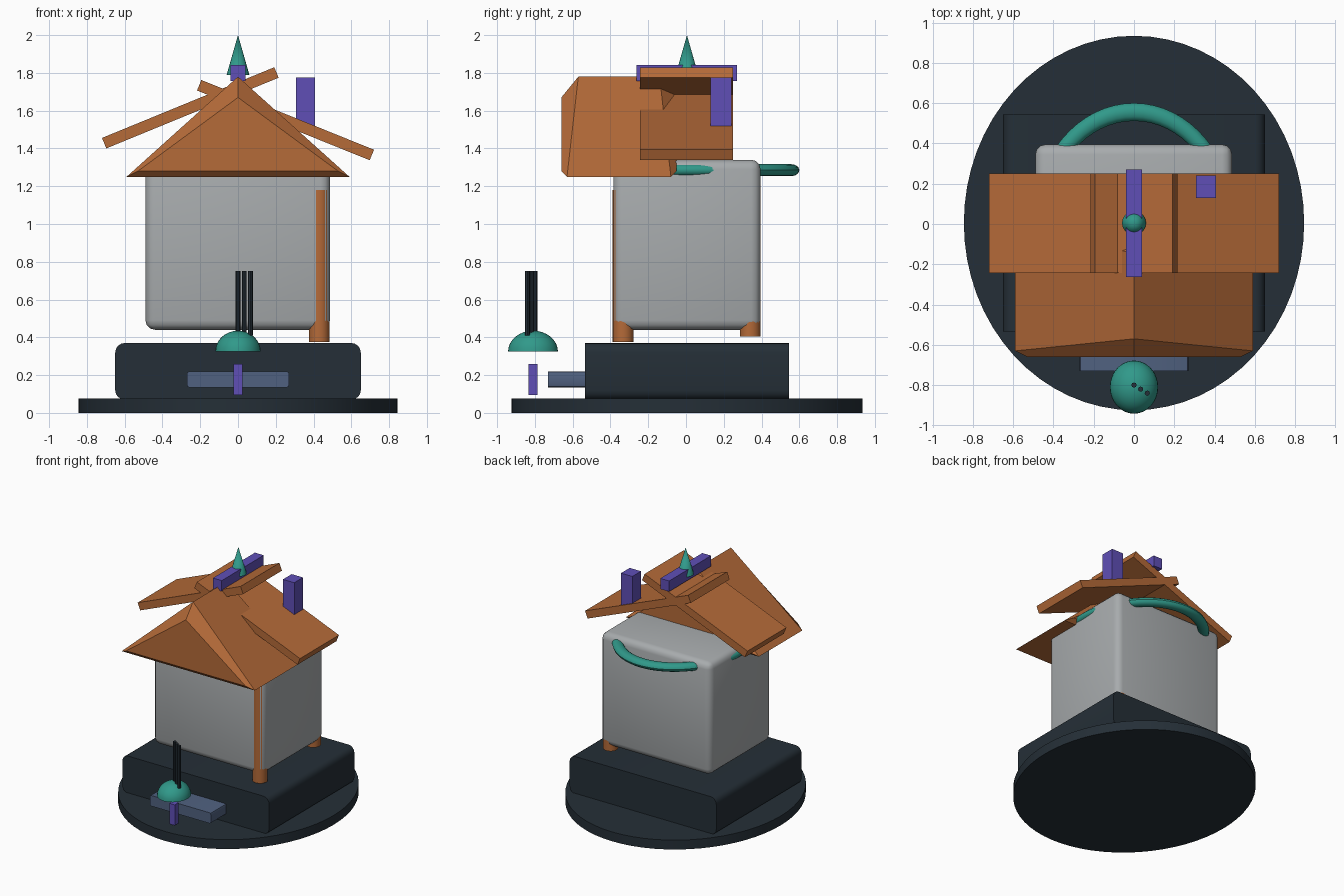
import bpy, bmesh, math

if "Cube" in bpy.data.objects:
    bpy.data.objects.remove(bpy.data.objects["Cube"])


def colour(name, rgb):
    m = bpy.data.materials.new(name)
    m.diffuse_color = (*rgb, 1)
    m.use_nodes = True
    m.node_tree.nodes["Principled BSDF"].inputs["Base Color"].default_value = m.diffuse_color
    return m


WOOD = colour("orange_wood", (0.46, 0.145, 0.04))
WALL = colour("grey_wall", (0.39, 0.41, 0.42))
STONE = colour("dark_stone", (0.018, 0.028, 0.038))
TEAL = colour("teal", (0.03, 0.32, 0.255))
PURPLE = colour("purple", (0.115, 0.078, 0.47))
STEP = colour("blue_grey", (0.08, 0.12, 0.215))


def finish(ob, name, mat, smooth=False):
    ob.name = ob.data.name = name
    ob.data.materials.clear()
    ob.data.materials.append(mat)
    if smooth:
        bpy.ops.object.select_all(action='DESELECT')
        ob.select_set(True)
        bpy.context.view_layer.objects.active = ob
        bpy.ops.object.shade_smooth_by_angle(angle=math.radians(35))
    return ob


def mesh_object(bm, name, mat, smooth=False):
    bmesh.ops.recalc_face_normals(bm, faces=bm.faces)
    me = bpy.data.meshes.new(name)
    bm.to_mesh(me)
    bm.free()
    ob = bpy.data.objects.new(name, me)
    bpy.context.collection.objects.link(ob)
    return finish(ob, name, mat, smooth)


def box(name, x, y, z, mat, bevel=0, segs=3, along_y=False):
    """Box from (min, max) ranges; optionally bevels only the edges along y."""
    bm = bmesh.new()
    bmesh.ops.create_cube(bm, size=1)
    for v in bm.verts:
        for i, r in enumerate((x, y, z)):
            v.co[i] = (r[0] + r[1]) / 2 + v.co[i] * (r[1] - r[0])
    if bevel:
        edges = [e for e in bm.edges if not along_y
                 or abs(e.verts[0].co.y - e.verts[1].co.y) > 0.01]
        bmesh.ops.bevel(bm, geom=edges, offset=bevel, segments=segs,
                        profile=0.5, affect='EDGES')
    return mesh_object(bm, name, mat, bool(bevel))


def round_part(name, x, y, z0, z1, r, mat, top=None, sides=24, scale_y=1):
    """Upright cylinder or cone."""
    bm = bmesh.new()
    bmesh.ops.create_cone(bm, cap_ends=True, segments=sides, radius1=r,
                          radius2=r if top is None else top, depth=z1 - z0)
    for v in bm.verts:
        v.co = (v.co.x + x, v.co.y * scale_y + y, v.co.z + (z0 + z1) / 2)
    return mesh_object(bm, name, mat, True)


# Base: oval ground slab, plinth and step
round_part("ground_slab", 0, 0.005, 0, 0.075, 0.845, STONE, sides=64, scale_y=1.1)
box("plinth", (-0.65, 0.65), (-0.535, 0.545), (0.07, 0.37), STONE, 0.05, 4, True)
box("step", (-0.27, 0.27), (-0.73, -0.53), (0.135, 0.22), STEP, 0.012, 2, True)

# Body and corner posts
box("body", (-0.49, 0.487), (-0.385, 0.395), (0.44, 1.34), WALL, 0.05, 3)
round_part("front_post", 0.43, -0.333, 0.375, 1.18, 0.055, WOOD)
round_part("back_post", 0.43, 0.34, 0.405, 1.21, 0.055, WOOD)

# Oval rope ring around the top of the body
bpy.ops.mesh.primitive_torus_add(major_segments=64, minor_segments=12,
                                 major_radius=1, minor_radius=0.08)
rope = bpy.context.object
for v in rope.data.vertices:
    v.co = (v.co.x * 0.466, v.co.y * 0.556, v.co.z * 0.4 + 1.285)
finish(rope, "rope_ring", TEAL, True)

# Front gable: triangular prism with chamfered ends
bm = bmesh.new()
MID = -0.355
rings = []
for side, inner in ((-1, False), (-1, True), (1, True), (1, False)):
    if inner:
        pts = ((-0.59, 0.275, 1.25), (0.59, 0.275, 1.25), (0, 0.215, 1.78))
    else:
        pts = ((-0.53, 0.305, 1.28), (0.53, 0.305, 1.28), (0, 0.305, 1.67))
    rings.append([bm.verts.new((px, MID + side * py, pz)) for px, py, pz in pts])
for a, b in zip(rings, rings[1:]):
    for i in range(3):
        j = (i + 1) % 3
        bm.faces.new((a[i], a[j], b[j], b[i]))
bm.faces.new(rings[0])
bm.faces.new(rings[-1])
mesh_object(bm, "front_gable", WOOD)

# Crossed roof panels
for name, x, z, tilt in (("left_roof_panel", -0.2525, 1.615, -22.3),
                         ("right_roof_panel", 0.2515, 1.55, 22.0)):
    panel = box(name, (-0.493, 0.493), (-0.243, 0.25), (-0.03, 0.03), WOOD)
    panel.rotation_euler.y = math.radians(tilt)
    panel.location = (x, 0, z)

# Ridge beam, finial and chimney
box("ridge_beam", (-0.039, 0.039), (-0.262, 0.27), (1.758, 1.843), PURPLE)
round_part("finial", 0, 0.005, 1.79, 2.0, 0.06, TEAL, top=0, sides=16)
box("chimney", (0.308, 0.408), (0.13, 0.24), (1.5, 1.775), PURPLE)

# Incense bowl: small post, dome and sticks
box("bowl_post", (-0.024, 0.024), (-0.835, -0.785), (0.095, 0.26), PURPLE)
bm = bmesh.new()
bmesh.ops.create_uvsphere(bm, u_segments=32, v_segments=16, radius=1)
bmesh.ops.bisect_plane(bm, geom=bm.verts[:] + bm.edges[:] + bm.faces[:],
                       plane_co=(0, 0, 0), plane_no=(0, 0, 1), clear_inner=True)
bmesh.ops.holes_fill(bm, edges=[e for e in bm.edges if e.is_boundary])
for v in bm.verts:
    v.co = (v.co.x * 0.12, v.co.y * 0.132 - 0.81, v.co.z * 0.11 + 0.325)
mesh_object(bm, "bowl_dome", TEAL, True)
for i in range(3):
    round_part(f"incense_stick_{i + 1}", 0.033 * i, -0.8 - 0.02 * i,
               0.41, 0.75, 0.013, STONE, sides=8)
